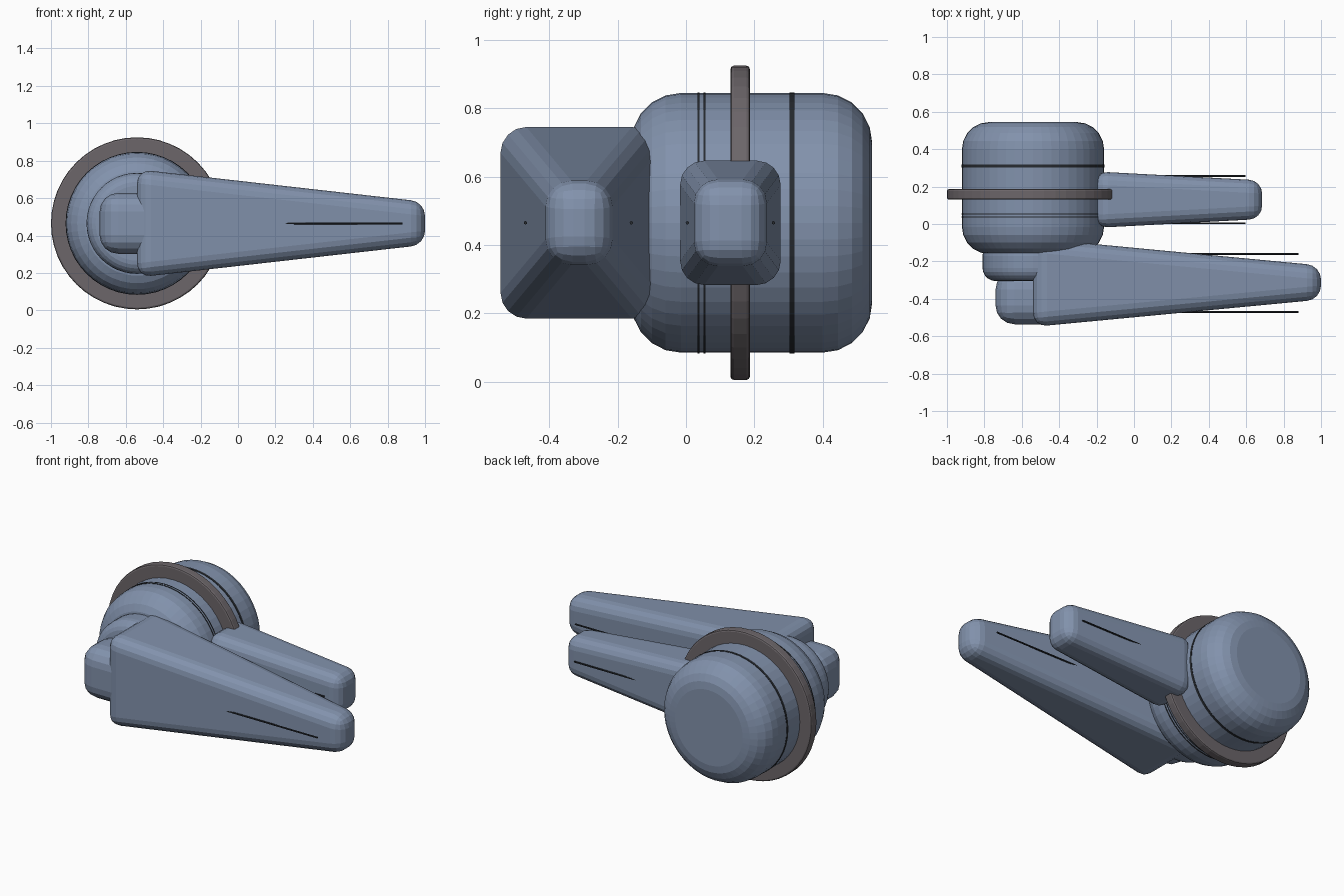
import bpy, bmesh
from math import pi
from mathutils import Matrix

cube = bpy.data.objects.get("Cube")
if cube:
    bpy.data.objects.remove(cube, do_unlink=True)

AXIS_X, AXIS_Z = -0.54, 0.465   # shared axis of all the round parts


def material(name, rgb):
    m = bpy.data.materials.new(name)
    m.use_nodes = True
    m.diffuse_color = (*rgb, 1)
    m.node_tree.nodes["Principled BSDF"].inputs["Base Color"].default_value = (*rgb, 1)
    return m


BLUE = material("slate blue", (0.223, 0.287, 0.413))
GREY = material("warm grey", (0.15, 0.133, 0.143))
DARK = material("dark trim", (0.02, 0.024, 0.03))


def finish(name, bm, mat, bevel=0, segments=4):
    bmesh.ops.recalc_face_normals(bm, faces=bm.faces)
    mesh = bpy.data.meshes.new(name)
    bm.to_mesh(mesh)
    bm.free()
    mesh.materials.append(mat)
    ob = bpy.data.objects.new(name, mesh)
    bpy.context.collection.objects.link(ob)
    if bevel:
        mod = ob.modifiers.new("rounding", "BEVEL")
        mod.width = bevel
        mod.segments = segments
        mod.limit_method = "ANGLE"
    return ob


def disc(name, y0, y1, radius, mat, bevel=0, segments=5):
    """Cylinder along y between y0 and y1."""
    bm = bmesh.new()
    place = Matrix.Translation((AXIS_X, (y0 + y1) / 2, AXIS_Z)) @ Matrix.Rotation(pi / 2, 4, "X")
    bmesh.ops.create_cone(bm, cap_ends=True, segments=48, radius1=radius, radius2=radius,
                          depth=y1 - y0, matrix=place)
    return finish(name, bm, mat, bevel, segments)


def tapered_box(name, x0, x1, y, base, tip, bevel):
    """Box along x; base and tip are the half sizes in y and z."""
    bm = bmesh.new()
    bmesh.ops.create_cube(bm, size=2)
    for v in bm.verts:
        x, half = (x0, base) if v.co.x < 0 else (x1, tip)
        v.co = (x, y + v.co.y * half[0], AXIS_Z + v.co.z * half[1])
    return finish(name, bm, BLUE, bevel)


def rod(name, x0, x1, y):
    bm = bmesh.new()
    place = Matrix.Translation(((x0 + x1) / 2, y, AXIS_Z)) @ Matrix.Rotation(pi / 2, 4, "Y")
    bmesh.ops.create_cone(bm, cap_ends=True, segments=8, radius1=0.005, radius2=0.005,
                          depth=x1 - x0, matrix=place)
    return finish(name, bm, DARK)


# Round body, flange and front collar
disc("main_drum", -0.16, 0.545, 0.38, BLUE, 0.145)
disc("flange", 0.13, 0.187, 0.46, GREY, 0.01, 2)
disc("front_collar", -0.305, -0.1, 0.27, BLUE, 0.07)

# Thin seams around the drum
for name, y, width in (("rear_seam", 0.31, 0.015),
                       ("front_seam", 0.037, 0.006),
                       ("front_inner_seam", 0.054, 0.005)):
    disc(name, y - width / 2, y + width / 2, 0.382, DARK)

# Mounting block under the front arm
tapered_box("mounting_block", -0.74, -0.34, -0.393, (0.143, 0.163), (0.143, 0.163), 0.1)

# Tapered arms
tapered_box("front_arm", -0.54, 1.0, -0.313, (0.237, 0.289), (0.091, 0.115), 0.075)
tapered_box("rear_arm", -0.21, 0.685, 0.13, (0.151, 0.187), (0.103, 0.122), 0.07)

# Slender rods emerging from both sides of each arm
for arm, x0, x1, y, offset in (("front", 0.1, 0.88, -0.315, 0.155),
                               ("rear", 0.0, 0.595, 0.13, 0.126)):
    for side, sign in (("front", -1), ("back", 1)):
        rod(f"{arm}_arm_{side}_rod", x0, x1, y + sign * offset)
